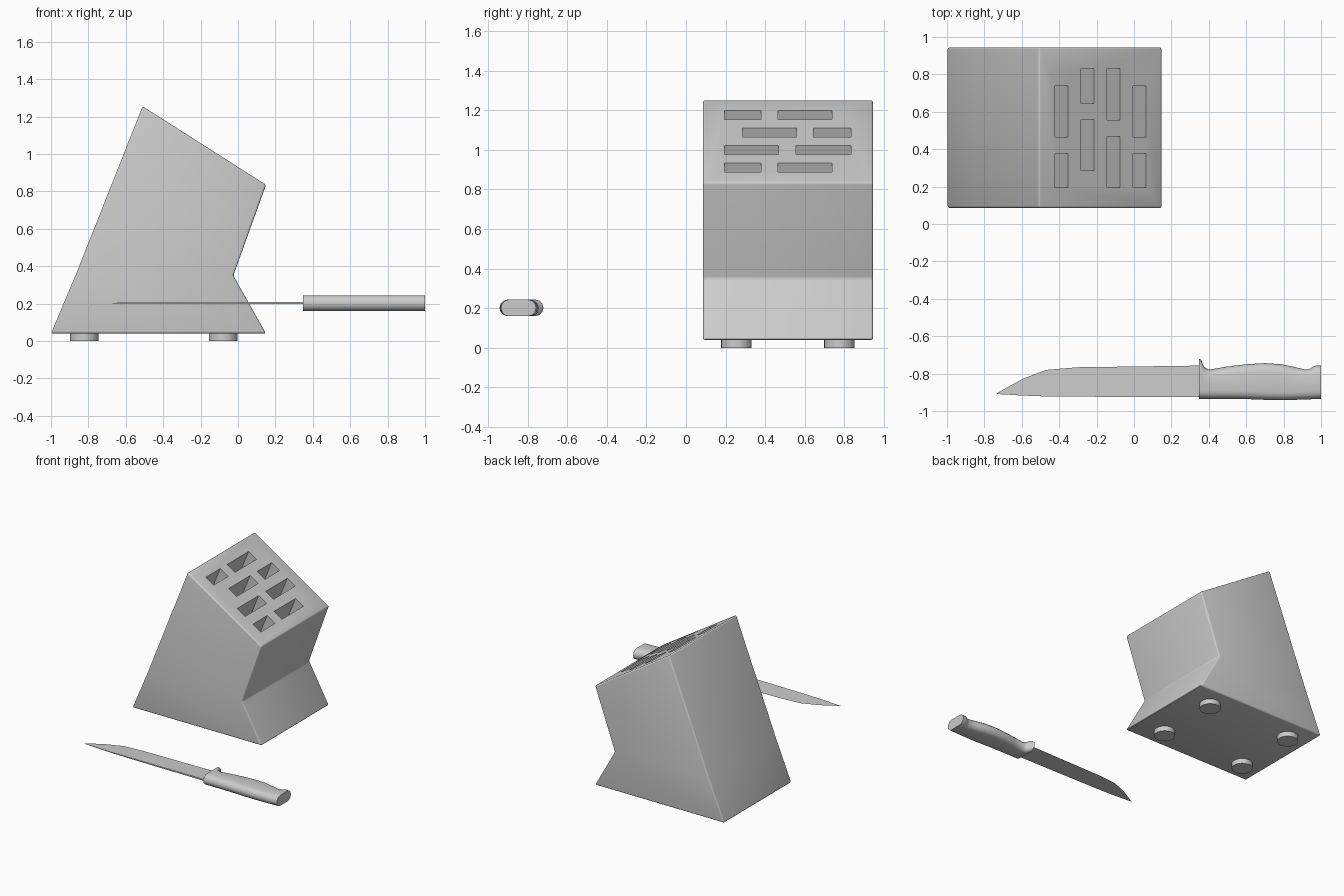
import bpy
import bmesh
from math import cos, sin, pi, radians
from mathutils import Vector

default_cube = bpy.data.objects.get("Cube")
if default_cube:
    bpy.data.objects.remove(default_cube, do_unlink=True)


def loft(name, rings):
    """Skin a series of equal-sized point rings and cap both ends."""
    bm = bmesh.new()
    loops = [[bm.verts.new(p) for p in ring] for ring in rings]
    count = len(loops[0])
    for a, b in zip(loops, loops[1:]):
        for i in range(count):
            j = (i + 1) % count
            bm.faces.new((a[i], a[j], b[j], b[i]))
    bm.faces.new(loops[0])
    bm.faces.new(loops[-1])
    bmesh.ops.recalc_face_normals(bm, faces=bm.faces)
    mesh = bpy.data.meshes.new(name)
    bm.to_mesh(mesh)
    bm.free()
    obj = bpy.data.objects.new(name, mesh)
    bpy.context.collection.objects.link(obj)
    return obj


def activate(obj):
    bpy.ops.object.select_all(action="DESELECT")
    obj.select_set(True)
    bpy.context.view_layer.objects.active = obj


def smooth(obj, angle=35):
    activate(obj)
    bpy.ops.object.shade_smooth_by_angle(angle=radians(angle))


def apply_modifier(obj, mod):
    activate(obj)
    bpy.ops.object.modifier_apply(modifier=mod.name)


# Block: side profile extruded across the depth, edges rounded
profile = [(-1, 0.04), (0.15, 0.04), (-0.025, 0.35), (0.15, 0.835),
           (-0.51, 1.255), (-0.865, 0.36)]
block = loft("knife_block", [[(x, y, z) for x, z in profile] for y in (0.085, 0.945)])
bevel = block.modifiers.new("rounded_edges", "BEVEL")
bevel.width = 0.012
bevel.segments = 3
bevel.angle_limit = radians(20)
apply_modifier(block, bevel)

# Slots: four staggered rows running down along the block's lean
lean = Vector((0.374, 0, 0.927))
row_a = [(0.195, 0.378), (0.465, 0.738)]
row_b = [(0.285, 0.558), (0.645, 0.832)]
row_c = [(0.195, 0.468), (0.555, 0.832)]
for row, spans in enumerate((row_a, row_b, row_c, row_a)):
    x = -0.387 + 0.139 * row
    z = 1.255 - 0.636 * (x + 0.51)
    for y0, y1 in spans:
        mouth = [Vector((x + dx, y, z - 0.636 * dx))
                 for dx, y in ((-0.035, y0), (0.035, y0), (0.035, y1), (-0.035, y1))]
        cutter = loft("slot_cutter", [[p + lean * t for p in mouth] for t in (0.1, -0.6)])
        cutter.hide_render = True
        cut = block.modifiers.new("slot", "BOOLEAN")
        cut.operation = "DIFFERENCE"
        cut.solver = "EXACT"
        cut.object = cutter
        apply_modifier(block, cut)
        bpy.data.objects.remove(cutter, do_unlink=True)
smooth(block)

# Feet under the block
for side, x in (("right", -0.822), ("left", -0.079)):
    for end, y in (("front", 0.255), ("back", 0.775)):
        bpy.ops.mesh.primitive_cylinder_add(vertices=32, radius=0.077, depth=0.045,
                                            location=(x, y, 0.0225))
        foot = bpy.context.object
        foot.name = f"foot_{end}_{side}"
        smooth(foot)

# Blade: wedge section, thick along the spine, thin along the curved edge
KNIFE_Z = 0.203
blade_stations = [  # x, spine y, edge y, half thickness
    (-0.735, -0.909, -0.906, 0.0005), (-0.6, -0.917, -0.83, 0.002),
    (-0.47, -0.922, -0.78, 0.003), (-0.3, -0.923, -0.766, 0.004),
    (0.0, -0.925, -0.762, 0.005), (0.36, -0.925, -0.757, 0.006)]
loft("knife_blade", [[(x, spine, KNIFE_Z + t), (x, edge, KNIFE_Z), (x, spine, KNIFE_Z - t)]
                     for x, spine, edge, t in blade_stations])

# Handle: rounded sections following the grip outline, with a finger guard
handle_stations = [  # x, lower y, upper y
    (0.347, -0.935, -0.72), (0.36, -0.935, -0.727), (0.373, -0.935, -0.762),
    (0.40, -0.935, -0.779), (0.5, -0.935, -0.762), (0.6, -0.936, -0.75),
    (0.7, -0.94, -0.744), (0.79, -0.942, -0.75), (0.86, -0.94, -0.765),
    (0.92, -0.938, -0.779), (0.945, -0.937, -0.772), (0.965, -0.936, -0.758),
    (1.0, -0.935, -0.757)]


def handle_section(x, low, high, r=0.042, steps=6):
    points = []
    for centre, start in ((high - r, -pi / 2), (low + r, pi / 2)):
        for i in range(steps + 1):
            a = start + pi * i / steps
            points.append((x, centre + r * cos(a), KNIFE_Z - 0.001 + r * sin(a)))
    return points


handle = loft("knife_handle", [handle_section(*s) for s in handle_stations])
smooth(handle, 50)
